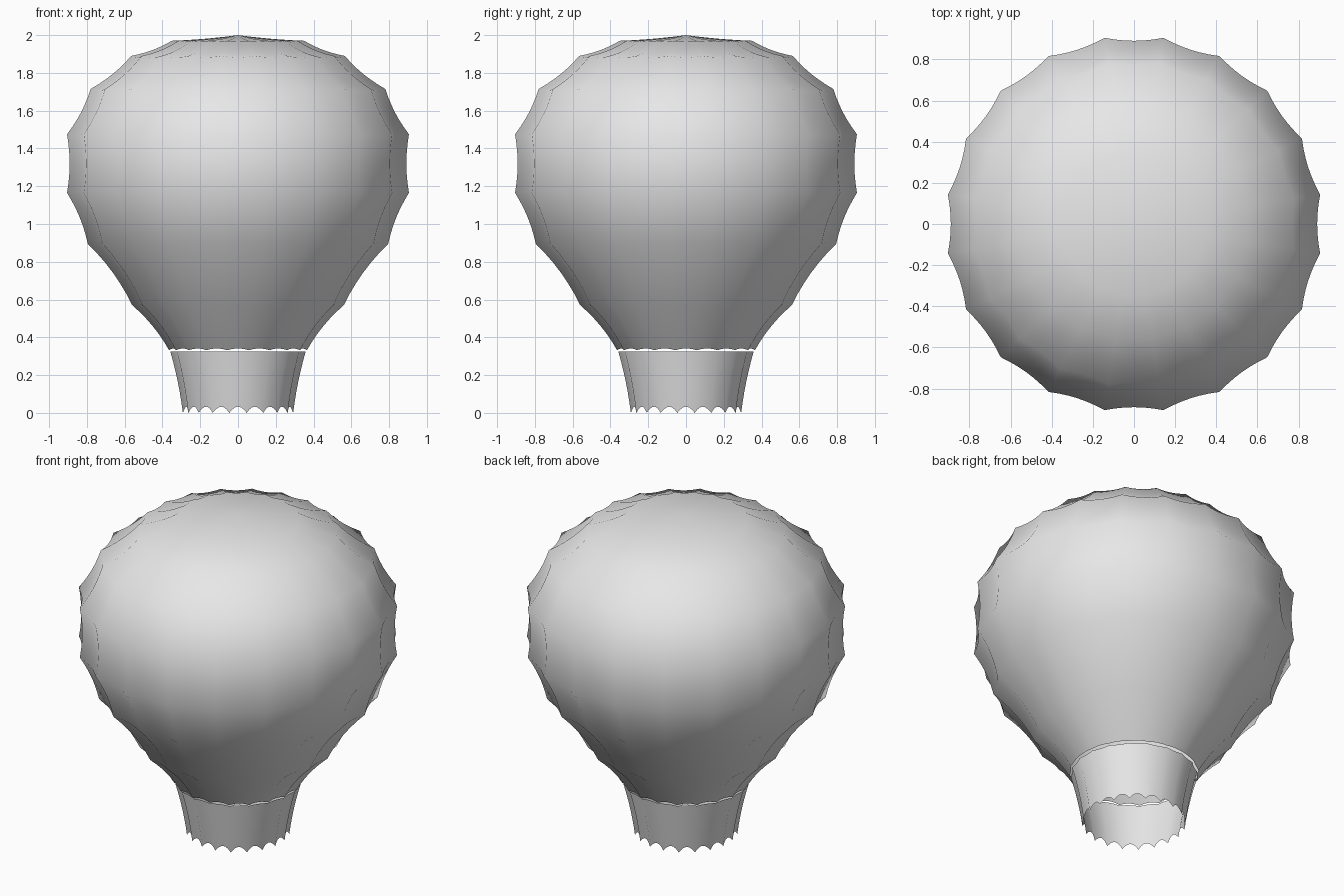
import bpy
import bmesh
import math
from mathutils import Vector

cube = bpy.data.objects.get("Cube")
if cube:
    bpy.data.objects.remove(cube, do_unlink=True)

GORES = 20          # fabric panels around the balloon
SUB = 6             # subdivisions of each panel, both ways
STEP = 2 * math.pi / GORES
SPREAD = math.cos(STEP / 2)

fabric = bpy.data.materials.new("grey fabric")
fabric.use_nodes = True
GREY = (0.8, 0.8, 0.8, 1)
fabric.diffuse_color = GREY
fabric.node_tree.nodes["Principled BSDF"].inputs["Base Color"].default_value = GREY


def profile_normals(rings):
    """Average outward normals (radial, up) at each ring of the profile."""
    segs = []
    for (r0, z0), (r1, z1) in zip(rings, rings[1:]):
        segs.append(Vector((z1 - z0, r0 - r1)).normalized())
    ends = [segs[0]] + segs + [segs[-1]]
    normals = [(a + b).normalized() for a, b in zip(ends, ends[1:])]
    if rings[-1][0] == 0:
        normals[-1] = Vector((0, 1))
    return normals


def panel_shell(name, rings, sag=0.05, hem=0.0, top_sag=None):
    """Panels stretched between the ring corners, pulled in along and between them."""
    rings = [(x / SPREAD, z) for x, z in rings]
    ring_normals = profile_normals(rings)
    bm = bmesh.new()
    rows, normals = [], []
    last = (len(rings) - 1) * SUB
    for i in range(last + 1):
        k = min(i // SUB, len(rings) - 2)
        t = i / SUB - k
        (r0, z0), (r1, z1) = rings[k], rings[k + 1]
        r, z = r0 + (r1 - r0) * t, z0 + (z1 - z0) * t
        n = ring_normals[k].lerp(ring_normals[k + 1], t).normalized()
        amount = top_sag if top_sag is not None and k == len(rings) - 2 else sag
        pull_up = amount * math.hypot(r1 - r0, z1 - z0) * 4 * t * (1 - t)
        if r < 1e-6:
            pole = bm.verts.new((0, 0, z))
            normals.append((0, 0, 1))
            rows.append([pole] * (GORES * SUB))
            continue
        row = []
        for j in range(GORES * SUB):
            u = (j % SUB) / SUB
            angle = (j / SUB + 0.5) * STEP
            chord = r * SPREAD / math.cos((u - 0.5) * STEP)
            bow = 4 * u * (1 - u)
            pull = pull_up + 0.016 * r * bow
            radius = chord - pull * n.x
            # the lower hem arches up between the panel corners
            lift = hem * bow * max(0, 1 - i / SUB)
            c, s = math.cos(angle), math.sin(angle)
            row.append(bm.verts.new((radius * c, radius * s, z - pull * n.y + lift)))
            normals.append((n.x * c, n.x * s, n.y))
        rows.append(row)
    count = GORES * SUB
    for low, high in zip(rows, rows[1:]):
        for j in range(count):
            m = (j + 1) % count
            corners = list(dict.fromkeys((low[j], low[m], high[m], high[j])))
            bm.faces.new(corners).smooth = True
    mesh = bpy.data.meshes.new(name)
    bm.to_mesh(mesh)
    bm.free()
    mesh.materials.append(fabric)
    # taut, rounded shading across all the panels
    mesh.normals_split_custom_set_from_vertices(normals)
    obj = bpy.data.objects.new(name, mesh)
    bpy.context.collection.objects.link(obj)
    return obj


# Balloon envelope, from the mouth up to the crown
panel_shell("envelope", [
    (0.365, 0.332), (0.56, 0.57), (0.795, 0.895), (0.905, 1.165), (0.905, 1.475),
    (0.78, 1.715), (0.565, 1.89), (0.35, 1.97), (0, 2.0)],
    sag=0.045, hem=0.005, top_sag=0.012)

# Open skirt hanging just below the mouth, with a scalloped hem
panel_shell("skirt", [(0.292, 0.0), (0.358, 0.324)], sag=0.02, hem=0.032)
